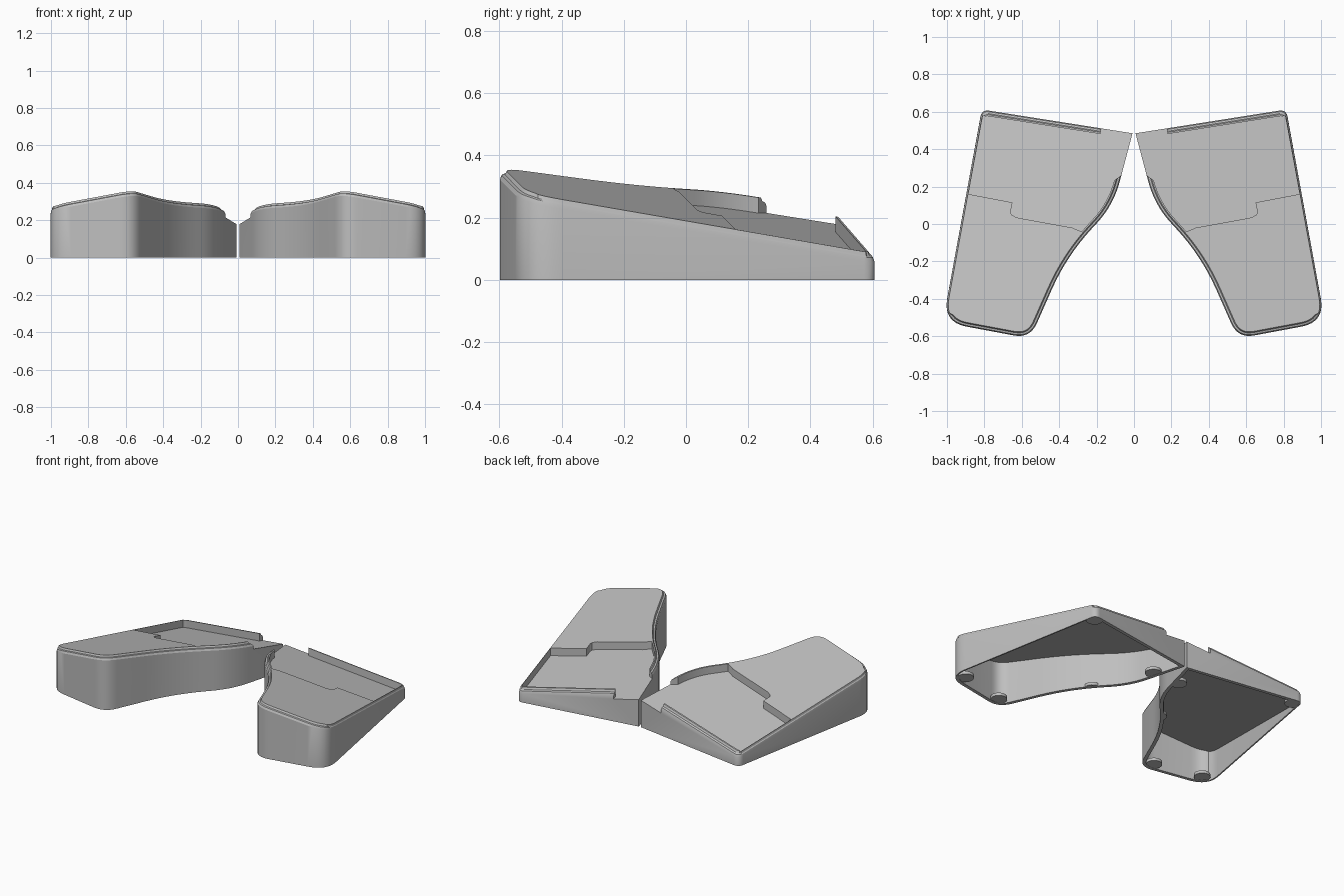
import bpy, bmesh, math
from mathutils import Vector

cube = bpy.data.objects.get("Cube")
if cube:
    bpy.data.objects.remove(cube, do_unlink=True)

grey = bpy.data.materials.new("light_grey_plastic")
grey.use_nodes = True
COLOUR = (0.52, 0.52, 0.52, 1)
grey.diffuse_color = COLOUR
grey.node_tree.nodes["Principled BSDF"].inputs["Base Color"].default_value = COLOUR


def plane(p, drop=0.0):
    """Height of the tilted top surface, lowered by drop."""
    return 0.327 - 0.15 * p.x - 0.2 * p.y - drop


def rounded(corners, steps=8):
    """Closed outline; each corner (x, y, r) is softened over a length r."""
    pts, n = [], len(corners)
    for i, (x, y, r) in enumerate(corners):
        p = Vector((x, y))
        if r == 0:
            pts.append(p)
            continue
        a = p + (Vector(corners[i - 1][:2]) - p).normalized() * r
        b = p + (Vector(corners[(i + 1) % n][:2]) - p).normalized() * r
        for k in range(steps + 1):
            t = k / steps
            pts.append(a * (1 - t) ** 2 + p * 2 * t * (1 - t) + b * t * t)
    return pts


def inset(pts, d):
    """Move a counter-clockwise outline inwards, less along the outer side."""
    out, n = [], len(pts)
    for i, p in enumerate(pts):
        e1 = (p - pts[i - 1]).normalized()
        e2 = (pts[(i + 1) % n] - p).normalized()
        n1, n2 = Vector((-e1.y, e1.x)), Vector((-e2.y, e2.x))
        m = (n1 + n2) / (1 + n1.dot(n2))
        out.append(p + m * d * (0.4 if m.x < -0.9 else 1))
    return out


def loft(name, rings):
    """Closed solid through rings of equal point count, bottom to top."""
    bm = bmesh.new()
    loops = [[bm.verts.new(co) for co in ring] for ring in rings]
    n = len(loops[0])
    bm.faces.new(loops[0][::-1])
    bm.faces.new(loops[-1])
    for lo, hi in zip(loops, loops[1:]):
        for i in range(n):
            j = (i + 1) % n
            bm.faces.new((lo[i], lo[j], hi[j], hi[i]))
    me = bpy.data.meshes.new(name)
    bm.to_mesh(me)
    bm.free()
    me.materials.append(grey)
    ob = bpy.data.objects.new(name, me)
    bpy.context.collection.objects.link(ob)
    return ob


def flat(pts, z):
    return [(p.x, p.y, z) for p in pts]


def tilted(pts, drop):
    return [(p.x, p.y, plane(p, drop)) for p in pts]


def boolean(ob, cutter, operation):
    mod = ob.modifiers.new("cut", 'BOOLEAN')
    mod.operation, mod.solver, mod.object = operation, 'EXACT', cutter
    bpy.context.view_layer.objects.active = ob
    bpy.ops.object.modifier_apply(modifier=mod.name)
    bpy.data.objects.remove(cutter, do_unlink=True)


def finish(ob):
    """Smooth the rounded walls and mirror to the other half."""
    bpy.ops.object.select_all(action='DESELECT')
    ob.select_set(True)
    bpy.context.view_layer.objects.active = ob
    bpy.ops.object.shade_smooth_by_angle(angle=math.radians(25))
    mod = ob.modifiers.new("other_half", 'MIRROR')
    mod.use_mirror_merge = False


# Body with a stepped, chamfered top edge
outline = rounded([(0.008, 0.485, 0), (0.11, 0.1, 0.13), (0.36, -0.17, 0.2),
                   (0.555, -0.612, 0.09), (1.022, -0.525, 0.13), (0.814, 0.612, 0.04)])
rings = [flat(outline, 0)]
for d, drop in ((0, 0.03), (0.006, 0.016), (0.016, 0.012), (0.022, 0)):
    rings.append(tilted(inset(outline, d), drop))
body = loft("rest_body", rings)

# Recessed tray behind the palm area, open at the inner back corner
rim = inset(outline, 0.03)
tray = [p for p in rim if p.x < 0.35 and -0.07 < p.y < 0.32]
tray += [Vector(c) for c in ((0.33, -0.02), (0.63, 0.035), (0.655, 0.05), (0.66, 0.065),
                             (0.65, 0.115), (0.885, 0.16))]
tray += [p for p in rim if p.x > 0.7 and p.y > 0.2]
tray += [Vector(c) for c in ((0.18, 0.481), (0.165, 0.56), (-0.05, 0.53), (-0.05, 0.34))]
boolean(body, loft("tray_cutter", [tilted(tray, 0.05), tilted(tray, -0.2)]), 'DIFFERENCE')

# Hollow underside
hollow = inset(outline, 0.022)
boolean(body, loft("hollow_cutter", [flat(hollow, -0.1), tilted(hollow, 0.072)]), 'DIFFERENCE')
finish(body)

# Foot pads tucked into the wall
inner = inset(outline, 0.012)
spots = ((0.93, -0.47), (0.61, -0.54), (0.26, -0.08), (0.1, 0.3), (0.78, 0.56))
for i, (x, y) in enumerate(spots):
    circle = [Vector((x + 0.05 * math.cos(a), y + 0.05 * math.sin(a)))
              for a in (k * math.tau / 24 for k in range(24))]
    foot = loft(f"foot_pad_{i + 1}", [flat(circle, 0.001), flat(circle, 0.02)])
    boolean(foot, loft("foot_limit", [flat(inner, -0.1), flat(inner, 0.1)]), 'INTERSECT')
    finish(foot)
